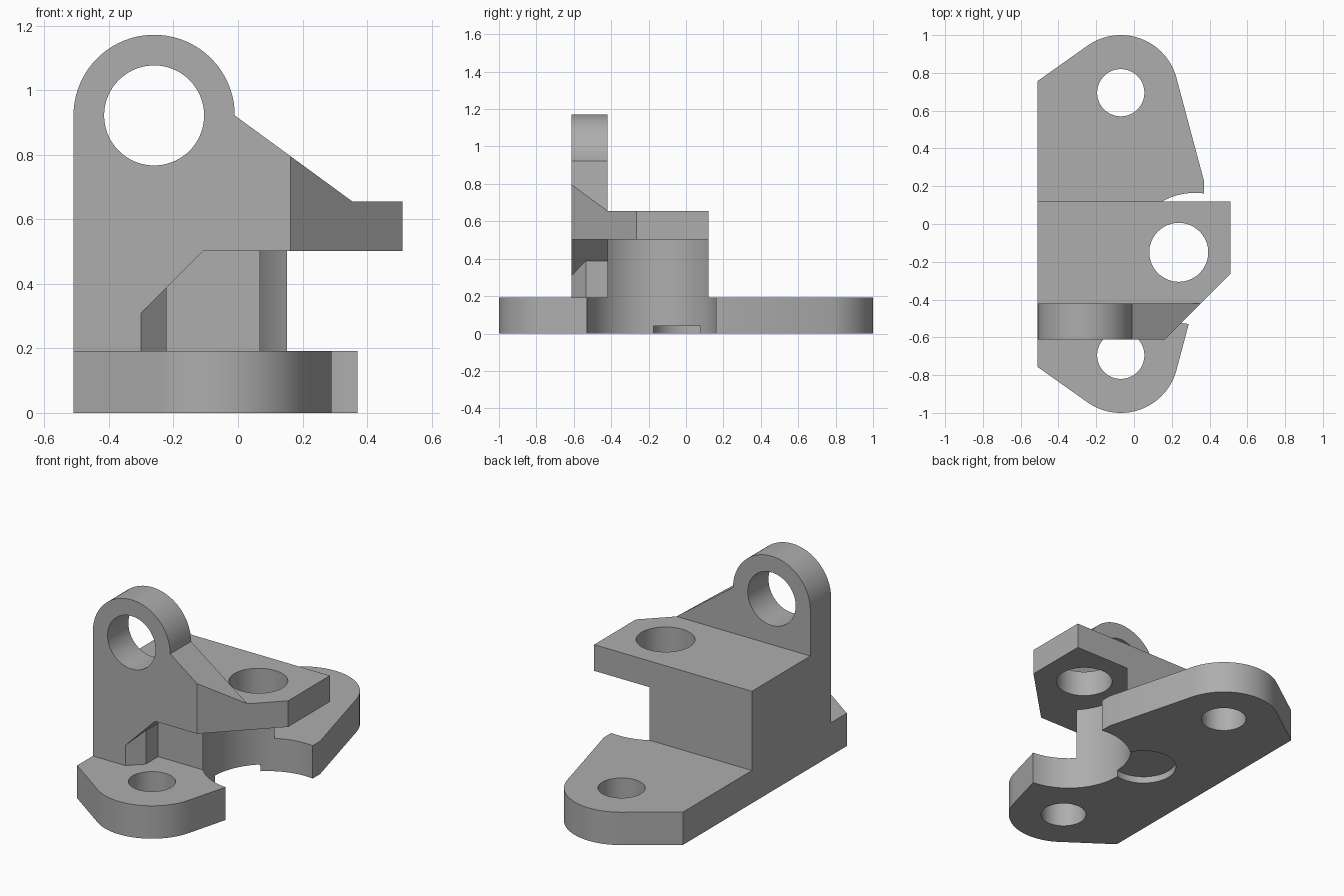
import bpy
import bmesh
from math import acos, atan2, cos, sin, pi, radians, hypot

cube = bpy.data.objects.get("Cube")
if cube:
    bpy.data.objects.remove(cube, do_unlink=True)

grey = bpy.data.materials.new("plain grey")
grey.use_nodes = True
grey.diffuse_color = (0.42, 0.42, 0.42, 1)
grey.node_tree.nodes["Principled BSDF"].inputs["Base Color"].default_value = (0.42, 0.42, 0.42, 1)


def arc(cx, cy, r, start, end, steps=40):
    """Points along an arc, both ends included."""
    angles = [start + (end - start) * i / steps for i in range(steps + 1)]
    return [(cx + r * cos(a), cy + r * sin(a)) for a in angles]


def prism(name, outline, low, high, along="z"):
    """Extrude a flat outline: (x, y) along z, or (x, z) along y."""
    def place(p, t):
        return (p[0], p[1], t) if along == "z" else (p[0], t, p[1])

    bm = bmesh.new()
    bottom = [bm.verts.new(place(p, low)) for p in outline]
    top = [bm.verts.new(place(p, high)) for p in outline]
    bm.faces.new(bottom)
    bm.faces.new(top)
    for i in range(len(outline)):
        j = (i + 1) % len(outline)
        bm.faces.new((bottom[i], bottom[j], top[j], top[i]))
    bmesh.ops.recalc_face_normals(bm, faces=bm.faces)
    mesh = bpy.data.meshes.new(name)
    bm.to_mesh(mesh)
    bm.free()
    mesh.materials.append(grey)
    obj = bpy.data.objects.new(name, mesh)
    bpy.context.collection.objects.link(obj)
    return obj


def disc(name, cx, cy, r, low, high, along="z"):
    return prism(name, arc(cx, cy, r, 0, 2 * pi, 72)[:-1], low, high, along)


def combine(target, tool, operation):
    """Apply a boolean and discard the tool."""
    bpy.context.view_layer.objects.active = target
    mod = target.modifiers.new(operation.lower(), "BOOLEAN")
    mod.operation = operation
    mod.solver = "EXACT"
    mod.object = tool
    bpy.ops.object.modifier_apply(modifier=mod.name)
    bpy.data.objects.remove(tool, do_unlink=True)


def tangent_angle(cx, cy, r, px, py, side):
    """Angle on a circle where the line from an outside point touches it."""
    dx, dy = px - cx, py - cy
    return atan2(dy, dx) + side * acos(r / hypot(dx, dy))


LEFT, RIGHT = -0.51, 0.51
BASE_TOP, SHELF_LOW, SHELF_TOP = 0.192, 0.502, 0.655
LUG_FRONT, LUG_BACK, BLOCK_BACK = -0.612, -0.42, 0.12
EAR_X, EAR_Y, EAR_R = -0.07, 0.695, 0.305

# Base plate: two rounded ears, mirrored front to back
start = tangent_angle(EAR_X, EAR_Y, EAR_R, 0.37, 0.23, 1)
end = tangent_angle(EAR_X, EAR_Y, EAR_R, LEFT, 0.757, -1)
half = [(0.37, 0.23)] + arc(EAR_X, EAR_Y, EAR_R, start, end) + [(LEFT, 0.757)]
outline = half + [(x, -y) for x, y in reversed(half)]
bracket = prism("mounting_bracket", outline, 0, BASE_TOP)

# Block that carries the shelf
block = prism("block", [(LEFT, LUG_BACK), (0.3, LUG_BACK), (0.3, BLOCK_BACK), (LEFT, BLOCK_BACK)],
              0.1, SHELF_LOW)
combine(bracket, block, "UNION")

# Round relief, shallow recess underneath and bolt holes
combine(bracket, disc("relief", 0.322, -0.183, 0.348, -0.1, 0.6), "DIFFERENCE")
combine(bracket, disc("recess", EAR_X, 0, 0.18, -0.1, 0.04), "DIFFERENCE")
for y in (-EAR_Y, EAR_Y):
    combine(bracket, disc("bolt_hole", EAR_X, y, 0.125, -0.1, 0.3), "DIFFERENCE")

# Overhanging shelf
shelf = prism("shelf", [(LEFT, LUG_FRONT), (RIGHT, LUG_FRONT), (RIGHT, BLOCK_BACK), (LEFT, BLOCK_BACK)],
              SHELF_LOW, SHELF_TOP)
combine(bracket, shelf, "UNION")

# Upright lug with round top, sloped shoulder and undercut
profile = [(LEFT, 0.1), (-0.3, 0.1), (-0.3, 0.31), (-0.108, SHELF_LOW), (RIGHT, SHELF_LOW),
           (RIGHT, SHELF_TOP), (0.355, SHELF_TOP)]
profile += arc(-0.26, 0.922, 0.25, 0, pi)
combine(bracket, prism("lug", profile, LUG_FRONT, LUG_BACK, "y"), "UNION")

# Slanted side wall inside the undercut
wall = [(-0.4, LUG_FRONT), (-0.3, LUG_FRONT), (-0.222, -0.535), (-0.222, LUG_BACK), (-0.4, LUG_BACK)]
combine(bracket, prism("undercut_wall", wall, 0.1, 0.387), "UNION")

# Diagonal corner trim across shelf and lug
trim = [(0.06, -0.715), (0.8, -0.715), (0.8, 0.025)]
combine(bracket, prism("corner_trim", trim, 0.4, 1.4), "DIFFERENCE")

# Bores through shelf and lug
combine(bracket, disc("shelf_bore", 0.237, -0.15, 0.156, 0.4, 0.8), "DIFFERENCE")
combine(bracket, disc("lug_bore", -0.26, 0.922, 0.155, -0.8, -0.2, "y"), "DIFFERENCE")

# Smooth curved walls, crisp edges
bpy.ops.object.select_all(action="DESELECT")
bracket.select_set(True)
bpy.context.view_layer.objects.active = bracket
bpy.ops.object.shade_smooth_by_angle(angle=radians(20))
